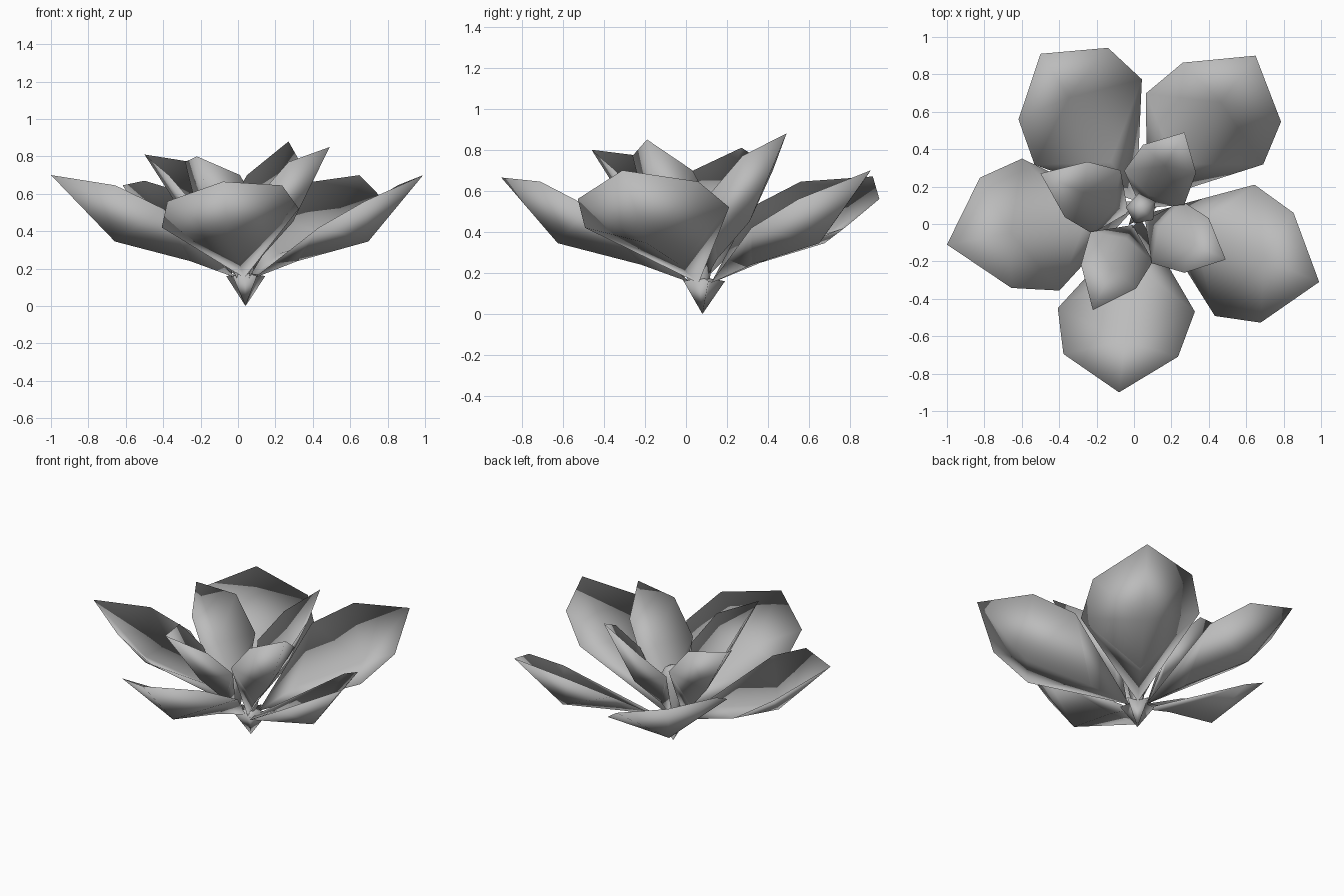
import bpy, bmesh, math
from mathutils import Vector

cube = bpy.data.objects.get("Cube")
if cube:
    bpy.data.objects.remove(cube, do_unlink=True)

grey = bpy.data.materials.new("petal_grey")
grey.use_nodes = True
grey.diffuse_color = (0.5, 0.5, 0.5, 1)
grey.node_tree.nodes["Principled BSDF"].inputs["Base Color"].default_value = (0.5, 0.5, 0.5, 1)

CENTRE = Vector((0.04, 0.08, 0))
INNER_CENTRE = Vector((0.015, 0.04, 0))


# Smooth-shaded object with outward normals
def finish(name, bm):
    bmesh.ops.recalc_face_normals(bm, faces=bm.faces)
    for face in bm.faces:
        face.smooth = True
    mesh = bpy.data.meshes.new(name)
    bm.to_mesh(mesh)
    bm.free()
    mesh.materials.append(grey)
    obj = bpy.data.objects.new(name, mesh)
    bpy.context.collection.objects.link(obj)


# Cupped petal: a thin closed shell, keel below and hollow above, sharing two rims and a tip
def petal(name, centre, tip, left, right, keel, thick):
    tip = Vector(tip)
    out = tip - centre
    out.z = 0
    out.normalize()
    side = Vector((-out.y, out.x, 0))
    bm = bmesh.new()

    def vert(r, t, z):
        return bm.verts.new(centre + out * r + side * t + Vector((0, 0, z)))

    base = vert(0.05, 0, 0.15)
    end = bm.verts.new(tip)
    rims = [[vert(r, sign * t, z) for r, t, z in rim]
            for sign, rim in ((1, left), (-1, right))]
    for lift in (0, thick):
        k1, k2 = (vert(r, 0, z + lift) for r, z in keel)
        for a, b in rims:
            for face in ((base, k1, a), (k1, k2, a), (a, k2, b), (b, k2, end)):
                bm.faces.new(face)
            # Crisp fold where the claw meets the blade
            if not lift:
                bm.edges.get((k1, a)).smooth = False
    finish(name, bm)


# Wide outer petals
outer_tips = {"right": (0.99, -0.31, 0.70), "front": (-0.08, -0.90, 0.665),
              "left": (-1.0, -0.11, 0.70), "back_left": (-0.50, 0.91, 0.67),
              "back_right": (0.65, 0.90, 0.70)}
for label, tip in outer_tips.items():
    petal("outer_petal_" + label, CENTRE, tip,
          ((0.51, 0.35, 0.52), (0.76, 0.29, 0.645)),
          ((0.58, 0.38, 0.42), (0.82, 0.32, 0.56)),
          ((0.30, 0.24), (0.71, 0.345)), 0.04)

# Narrow, steeper inner petals
inner_tips = {"back": (0.27, 0.49, 0.88), "right": (0.49, -0.19, 0.85),
              "front": (-0.22, -0.46, 0.80), "left": (-0.50, 0.27, 0.81)}
for label, tip in inner_tips.items():
    petal("inner_petal_" + label, INNER_CENTRE, tip,
          ((0.18, 0.18, 0.53), (0.35, 0.16, 0.70)),
          ((0.18, 0.19, 0.57), (0.36, 0.16, 0.77)),
          ((0.13, 0.27), (0.31, 0.45)), 0.05)


# Lathe whose rings alternate between two radii, for the bud and the base
def lathe(name, profile, turn, sides, notch):
    bm = bmesh.new()
    rings = []
    for r, z in profile:
        ring = []
        for i in range(sides):
            a = turn + i * math.tau / sides
            scale = notch if i % 2 else 1
            ring.append(bm.verts.new(CENTRE + Vector((r * scale * math.cos(a),
                                                      r * scale * math.sin(a), z))))
        rings.append(ring)
    for low, high in zip(rings, rings[1:]):
        for i in range(sides):
            j = (i + 1) % sides
            bm.faces.new((low[i], low[j], high[j], high[i]))
    bmesh.ops.remove_doubles(bm, verts=bm.verts, dist=0.0005)
    finish(name, bm)


lathe("centre_bud", ((0.03, 0.14), (0.085, 0.42), (0.05, 0.49), (0, 0.51)), 0.5, 5, 1)
lathe("pointed_base", ((0, 0), (0.11, 0.16), (0, 0.18)), 0.27, 10, 0.45)
